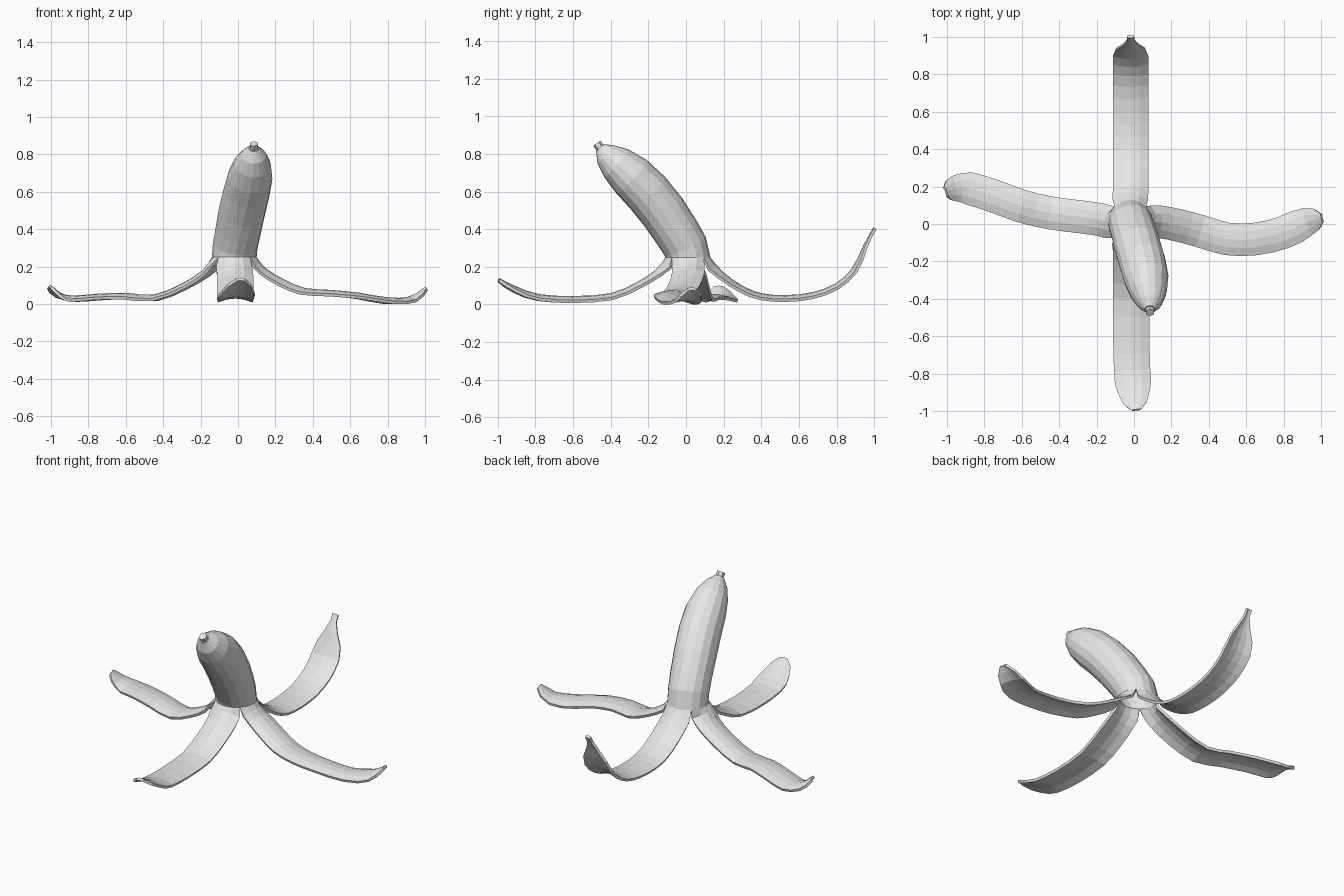
import bpy
import bmesh
import math
from mathutils import Vector

SIDES = 16
SPAN = SIDES // 4
UP = Vector((0, 0, 1))

cube = bpy.data.objects.get("Cube")
if cube:
    bpy.data.objects.remove(cube, do_unlink=True)

peel_grey = bpy.data.materials.new("pale_grey_peel")
peel_grey.use_nodes = True
colour = (0.8, 0.8, 0.8, 1)
peel_grey.diffuse_color = colour
peel_grey.node_tree.nodes["Principled BSDF"].inputs["Base Color"].default_value = colour


def smooth_path(points):
    """Insert one spline midpoint in every segment of a path."""
    pts = [Vector(p) for p in points]
    result = []
    for i in range(len(pts) - 1):
        before, after = pts[max(i - 1, 0)], pts[min(i + 2, len(pts) - 1)]
        result += [pts[i], (pts[i] + pts[i + 1]) * 0.5625 - (before + after) * 0.0625]
    return result + [pts[-1]]


def tangent(pts, i):
    return (pts[min(i + 1, len(pts) - 1)] - pts[max(i - 1, 0)]).normalized()


def add_body(bm, rings):
    """Leaning closed-top tube; returns its open lower ring."""
    centres = [Vector(r[:3]) for r in rings]
    loops = []
    for k, (centre, ring) in enumerate(zip(centres, rings)):
        axis = UP if k == 0 else tangent(centres, k)
        u = (Vector((1, 0, 0)) - axis * axis.x).normalized()
        v = axis.cross(u)
        angles = [math.tau * i / SIDES for i in range(SIDES)]
        loops.append([bm.verts.new(centre + (u * math.cos(a) + v * math.sin(a)) * ring[3])
                      for a in angles])
    for low, high in zip(loops, loops[1:]):
        for i in range(SIDES):
            j = (i + 1) % SIDES
            bm.faces.new((low[i], low[j], high[j], high[i]))
    bm.faces.new(loops[-1])
    return loops[0]


def add_strip(bm, ring, quarter, points, width, tip, taper, stem=0):
    """Arched strip hanging from one quarter of the body's lower ring."""
    first = quarter * SPAN - SPAN // 2
    old = [ring[(first + i) % SIDES] for i in range(SPAN + 1)]
    start = old[SPAN // 2].co.copy()
    path = smooth_path([start] + points)
    for k in range(1, len(path)):
        t = tangent(path, k)
        side = UP.cross(Vector((t.x, t.y, 0))).normalized()
        normal = t.cross(side)
        left = sum((b - a).length for a, b in zip(path[k:], path[k + 1:]))
        grow = math.sqrt(min(max(left - stem, 0) / taper, 1))
        half = tip + (width - tip) * grow
        sag = half * (0.2 + 0.2 / k)
        new = []
        for i in range(SPAN + 1):
            c = 2 * i / SPAN - 1
            new.append(bm.verts.new(path[k] + side * half * c - normal * sag * c * c))
        for i in range(SPAN):
            bm.faces.new((new[i], new[i + 1], old[i + 1], old[i]))
        old = new


# Hollow skin: upright body with four strips folded outward
bm = bmesh.new()
base = add_body(bm, [
    (-.02, .01, .25, .12), (-.015, -.005, .31, .12), (0, -.05, .385, .122),
    (.02, -.12, .49, .125), (.045, -.205, .595, .125), (.065, -.29, .68, .12),
    (.078, -.37, .75, .098), (.084, -.425, .797, .066), (.085, -.457, .833, .028)])

# Left strip
add_strip(bm, base, 0, [
    (.15, .01, .19), (.25, -.01, .13), (.36, -.04, .085), (.5, -.08, .075),
    (.65, -.08, .06), (.8, -.045, .035), (.92, .01, .04), (1, .03, .09)],
    .087, .025, .14)
# Back strip, ending in the stalk
add_strip(bm, base, 1, [
    (-.018, .2, .17), (-.018, .3, .1), (-.018, .4, .06), (-.018, .53, .05),
    (-.018, .67, .065), (-.018, .79, .11), (-.018, .88, .19),
    (-.018, .945, .32), (-.018, .995, .41)],
    .095, .02, .13, .09)
# Right strip
add_strip(bm, base, 2, [
    (-.19, .025, .18), (-.3, .04, .11), (-.45, .06, .05), (-.6, .095, .06),
    (-.75, .15, .055), (-.88, .19, .045), (-.95, .19, .06), (-1, .175, .1)],
    .088, .03, .14)
# Front strip
add_strip(bm, base, 3, [
    (-.015, -.16, .185), (-.015, -.26, .12), (-.015, -.4, .06), (-.015, -.6, .045),
    (-.01, -.78, .055), (.0, -.9, .095), (.012, -.99, .14)],
    .097, .025, .16)

mesh = bpy.data.meshes.new("fruit_peel")
bm.to_mesh(mesh)
bm.free()
mesh.materials.append(peel_grey)
peel = bpy.data.objects.new("fruit_peel", mesh)
bpy.context.collection.objects.link(peel)
shell = peel.modifiers.new("skin_thickness", "SOLIDIFY")
shell.thickness = 0.016
shell.offset = -1

# Small nub on the closed end
bpy.ops.mesh.primitive_cylinder_add(vertices=6, radius=.024, depth=.04,
                                    location=(.085, -.462, .84))
nub = bpy.context.object
nub.name = "end_nub"
nub.rotation_euler.x = math.radians(35)
nub.data.materials.append(peel_grey)
